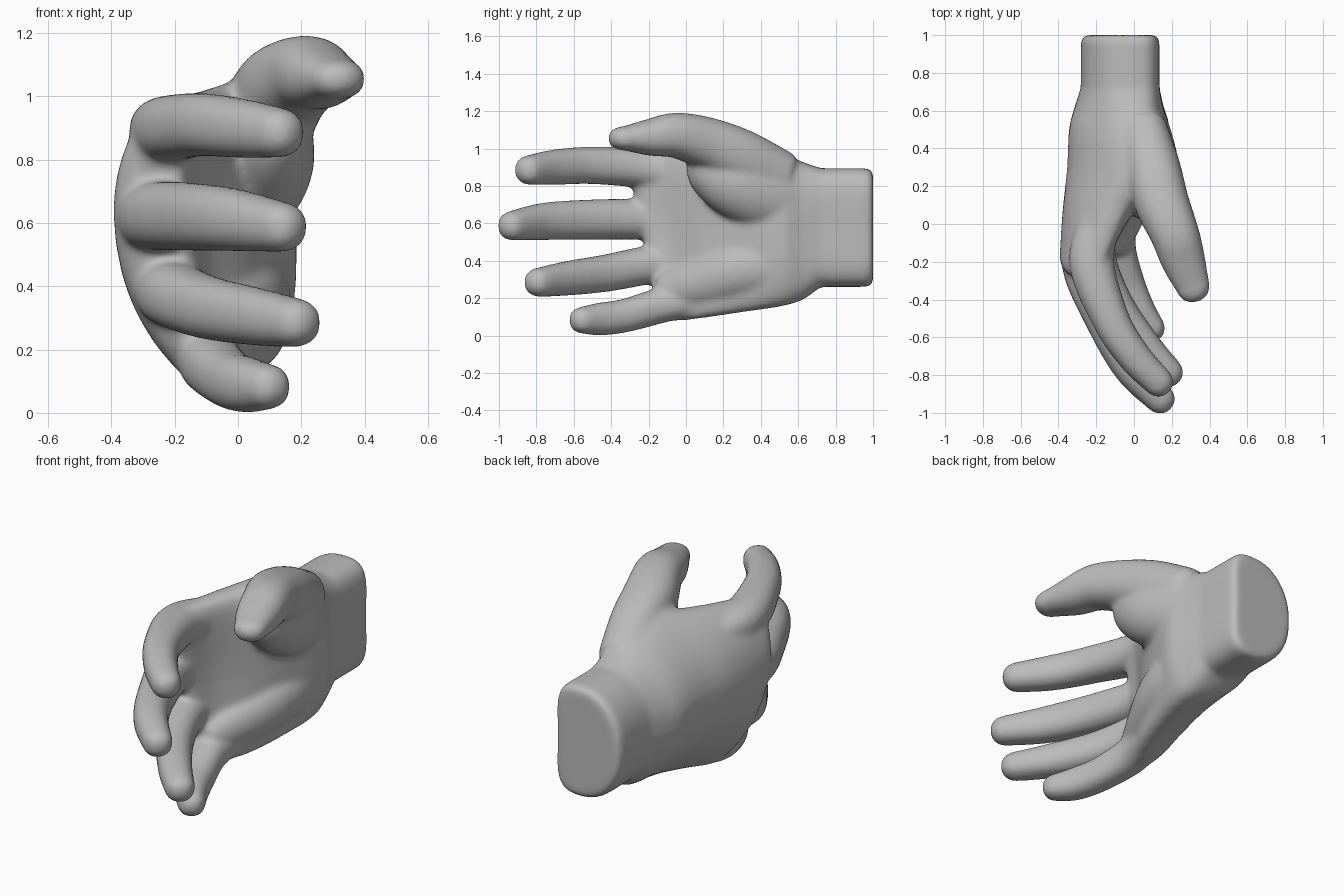
import bpy, bmesh, math
from mathutils import Vector

if "Cube" in bpy.data.objects:
    bpy.data.objects.remove(bpy.data.objects["Cube"])

SIDES = 28
skin = bpy.data.materials.new("grey_skin")
skin.diffuse_color = (0.50, 0.50, 0.50, 1)
skin.use_nodes = True
skin.node_tree.nodes["Principled BSDF"].inputs["Base Color"].default_value = skin.diffuse_color
bm = bmesh.new()


def loft(rings):
    """Skin a closed tube through rings of points."""
    vs = [[bm.verts.new(p) for p in r] for r in rings]
    n = len(vs[0])
    fs = [bm.faces.new((a[i], a[(i + 1) % n], b[(i + 1) % n], b[i]))
          for a, b in zip(vs, vs[1:]) for i in range(n)]
    fs += [bm.faces.new(vs[0][::-1]), bm.faces.new(vs[-1])]
    bmesh.ops.recalc_face_normals(bm, faces=fs)


def spline(keys, steps):
    """Catmull-Rom interpolation of rows of numbers."""
    k = [keys[0]] + keys + [keys[-1]]
    out = []
    for i in range(1, len(k) - 2):
        for s in range(steps):
            t = s / steps
            out.append([0.5 * (2 * b + (c - a) * t + (2 * a - 5 * b + 4 * c - d) * t * t
                               + (3 * b - a - 3 * c + d) * t ** 3)
                        for a, b, c, d in zip(*k[i - 1:i + 3])])
    return out + [list(keys[-1])]


def squircle(j, n, e):
    """Point j of n on a unit circle squared off by exponent e."""
    c, s = math.cos(j * math.tau / n), math.sin(j * math.tau / n)
    return math.copysign(abs(c) ** e, c), math.copysign(abs(s) ** e, s)


def digit(keys, e=0.88):
    """Tapered tube with a blunt tip; rows are x, y, z, width radius, height radius."""
    rows = spline(keys, 6)
    pts = [Vector(r[:3]) for r in rows]
    tip, end = pts[-1], (pts[-1] - pts[-2]).normalized()
    w, h = rows[-1][3:]
    for a in (20, 40, 58, 72, 84):
        c, s = math.cos(math.radians(a)) ** 0.85, math.sin(math.radians(a))
        p = tip + end * s * w
        rows.append([*p, w * c, h * c])
        pts.append(p)
    rings = []
    for i, r in enumerate(rows):
        t = (pts[min(i + 1, len(pts) - 1)] - pts[max(i - 1, 0)]).normalized()
        side = t.cross(Vector((0, 0, 1))).normalized()
        up = side.cross(t)
        ring = [squircle(j, SIDES, e) for j in range(SIDES)]
        rings.append([pts[i] + side * r[3] * c + up * r[4] * s for c, s in ring])
    loft(rings)


def quad(lo, mid, hi, u):
    return mid + (hi - lo) / 2 * u + ((hi + lo) / 2 - mid) * u * u


# Wrist and palm: y, slant, z low, z high, centre x (low, mid, high), half thickness (low, mid, high)
palm = [
    (0.72, 0, .26, .895, -.01, -.075, -.01, .205, .207, .205),
    (0.62, 0, .19, .93, .02, -.08, 0, .185, .235, .195),
    (0.50, 0, .155, .98, .05, -.08, .02, .165, .265, .19),
    (0.30, 0, .125, 1.05, .03, -.115, .04, .145, .24, .16),
    (0.10, 0, .095, 1.02, -.02, -.175, -.08, .135, .20, .15),
    (-0.08, .05, .08, 1.0, -.08, -.24, -.175, .12, .145, .13),
    (-0.19, .085, .09, .99, -.09, -.26, -.21, .09, .12, .11),
    (-0.235, .085, .14, .96, -.09, -.25, -.20, .05, .07, .07),
]
wrist = [(1.0, 0, .285, .87, -.01, -.075, -.01, .185, .185, .185),
         (.985, 0, .265, .89, -.01, -.075, -.01, .20, .20, .20),
         (.96, 0, .26, .895, -.01, -.075, -.01, .205, .207, .205)]
rings = []
for y, k, z0, z1, c0, c1, c2, h0, h1, h2 in wrist + spline(palm, 5):
    ring = []
    for j in range(48):
        u, v = squircle(j, 48, 0.75)
        ring.append((quad(c0, c1, c2, u) + v * quad(h0, h1, h2, u), y - k * u,
                     (z0 + z1) / 2 + u * (z1 - z0) / 2))
    rings.append(ring)
loft(rings)

# Index, middle, ring and little fingers
digit([(-.13, .12, .85, .09, .09), (-.225, -.18, .89, .12, .105), (-.125, -.5, .91, .10, .10),
       (.0, -.70, .90, .09, .095), (.128, -.835, .885, .08, .08)])
digit([(-.23, .08, .60, .10, .10), (-.265, -.2, .62, .12, .108), (-.16, -.5, .62, .102, .108),
       (-.02, -.76, .61, .092, .10), (.137, -.925, .587, .08, .08)])
digit([(-.18, .08, .40, .09, .09), (-.21, -.18, .38, .115, .102), (-.105, -.42, .335, .10, .10),
       (.05, -.64, .305, .09, .092), (.18, -.785, .285, .08, .078)])
digit([(-.06, .08, .20, .09, .09), (-.09, -.12, .165, .10, .095), (-.03, -.32, .108, .09, .09),
       (.03, -.46, .088, .085, .088), (.09, -.55, .083, .075, .073)])

# Thumb
digit([(.04, .52, .84, .13, .14), (.10, .30, .95, .145, .15), (.145, .12, 1.025, .145, .14),
       (.215, -.05, 1.07, .13, .122), (.26, -.19, 1.06, .118, .10),
       (.31, -.325, 1.055, .092, .066)])

# Muscle mounds under the thumb and at the little finger side of the palm
digit([(-.08, .78, .62, .12, .16), (.0, .54, .71, .17, .20), (.075, .30, .80, .165, .19),
       (.09, .15, .89, .14, .16), (.11, .09, .97, .10, .10)], 1)
digit([(-.07, .72, .42, .12, .12), (.02, .48, .38, .14, .16), (.03, .27, .34, .12, .15),
       (-.03, .07, .28, .10, .13), (-.08, -.09, .24, .07, .10)], 1)

mesh = bpy.data.meshes.new("hand")
bm.to_mesh(mesh)
bm.free()
mesh.materials.append(skin)
hand = bpy.data.objects.new("hand", mesh)
bpy.context.collection.objects.link(hand)
bpy.context.view_layer.objects.active = hand
hand.select_set(True)

# Fuse all parts into one skin and soften the joins
fuse = hand.modifiers.new("fuse", 'REMESH')
fuse.mode = 'VOXEL'
fuse.voxel_size = 0.014
soft = hand.modifiers.new("soften", 'SMOOTH')
soft.factor = 0.5
soft.iterations = 14
for m in ("fuse", "soften"):
    bpy.ops.object.modifier_apply(modifier=m)
bpy.ops.object.shade_smooth_by_angle(angle=math.radians(50))
